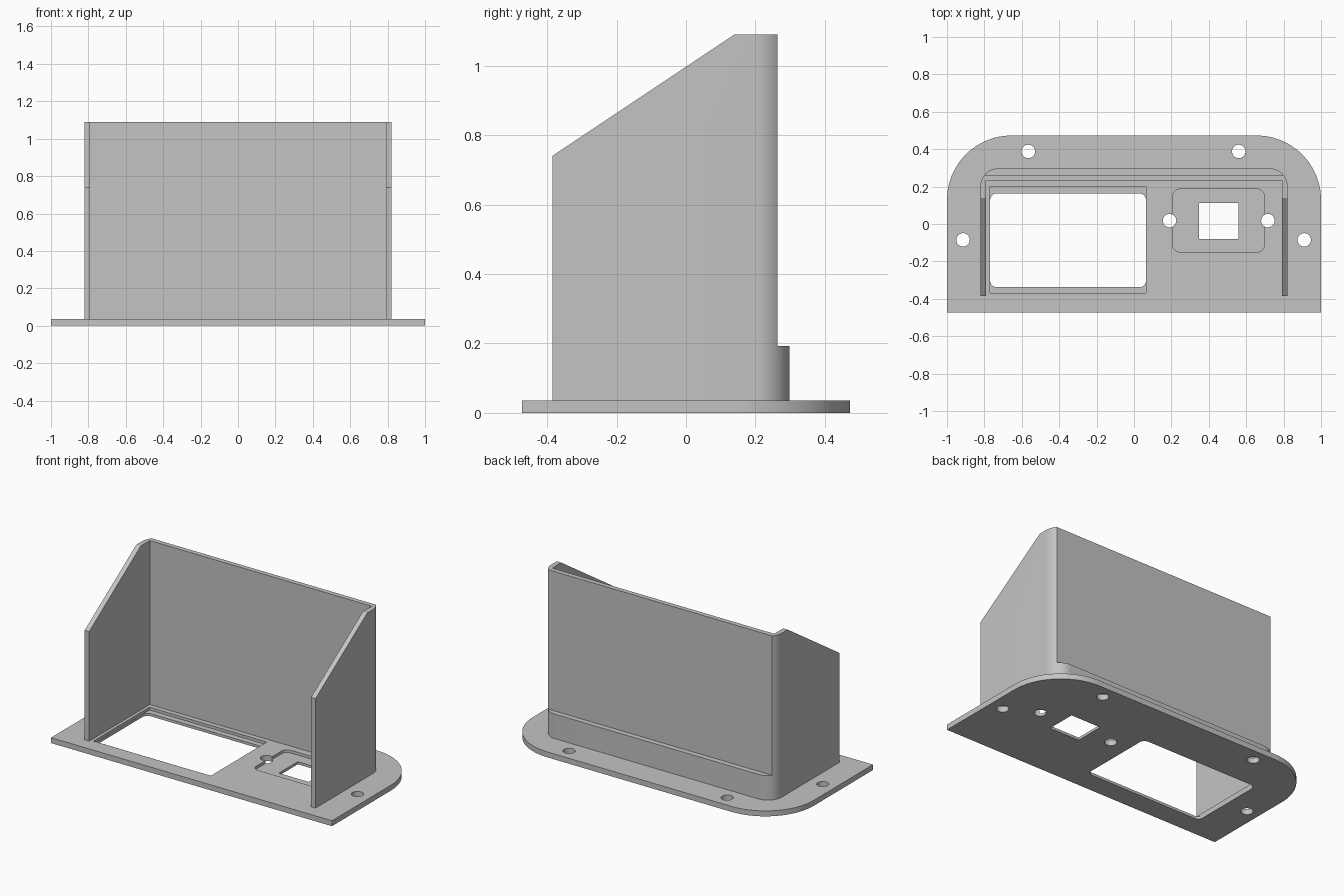
import bpy, bmesh, math
from mathutils import Vector

if "Cube" in bpy.data.objects:
    bpy.data.objects.remove(bpy.data.objects["Cube"])

grey = bpy.data.materials.new("light_grey")
grey.use_nodes = True
grey.diffuse_color = (0.55, 0.55, 0.55, 1)
grey.node_tree.nodes["Principled BSDF"].inputs["Base Color"].default_value = (0.55, 0.55, 0.55, 1)


def prism(name, outline, low, high, axis="z"):
    """Extrude a flat outline along z, or a (y, z) outline along x."""
    bm = bmesh.new()
    place = (lambda a, b: (a, b, low)) if axis == "z" else (lambda a, b: (low, a, b))
    face = bm.faces.new([bm.verts.new(place(a, b)) for a, b in outline])
    move = Vector((0, 0, high - low)) if axis == "z" else Vector((high - low, 0, 0))
    new = bmesh.ops.extrude_face_region(bm, geom=[face])["geom"]
    bmesh.ops.translate(bm, vec=move, verts=[v for v in new if isinstance(v, bmesh.types.BMVert)])
    bmesh.ops.recalc_face_normals(bm, faces=bm.faces)
    mesh = bpy.data.meshes.new(name)
    bm.to_mesh(mesh)
    bm.free()
    mesh.materials.append(grey)
    obj = bpy.data.objects.new(name, mesh)
    bpy.context.collection.objects.link(obj)
    return obj


def rectangle(x0, x1, y0, y1, front=0, back=0, steps=12):
    """Rectangle outline with separate radii for front and back corners."""
    corners = [(x1, y1, -1, -1, back), (x0, y1, 1, -1, back),
               (x0, y0, 1, 1, front), (x1, y0, -1, 1, front)]
    points = []
    for i, (x, y, sx, sy, r) in enumerate(corners):
        count = steps if r else 0
        for k in range(count + 1):
            a = math.pi / 2 * (i + k / max(count, 1))
            points.append((x + sx * r + r * math.cos(a), y + sy * r + r * math.sin(a))
                          if r else (x, y))
    return points


def circle(x, y, r, steps=32):
    return [(x + r * math.cos(math.tau * k / steps), y + r * math.sin(math.tau * k / steps))
            for k in range(steps)]


def cut(target, cutters):
    for cutter in cutters:
        mod = target.modifiers.new("cut", "BOOLEAN")
        mod.operation = "DIFFERENCE"
        mod.solver = "EXACT"
        mod.object = cutter
    graph = bpy.context.evaluated_depsgraph_get()
    mesh = bpy.data.meshes.new_from_object(target.evaluated_get(graph))
    target.modifiers.clear()
    target.data = mesh
    for cutter in cutters:
        bpy.data.objects.remove(cutter)


PLATE = 0.035
POCKET = 0.017

# Mounting plate with rounded back corners, pockets, windows and screw holes
plate = prism("base_plate", rectangle(-1, 1, -0.473, 0.473, back=0.345, steps=24), 0, PLATE)
cutters = [
    prism("display_pocket", rectangle(-0.77, 0.065, -0.37, 0.2), POCKET, 0.1),
    prism("display_window", rectangle(-0.769, 0.064, -0.338, 0.163, 0.035, 0.035), -0.1, 0.1),
    prism("socket_pocket", rectangle(0.207, 0.697, -0.15, 0.187, 0.04, 0.04), POCKET, 0.1),
    prism("socket_window", rectangle(0.347, 0.56, -0.08, 0.112), -0.1, 0.1)]
for x, y in [(-0.565, 0.388), (0.56, 0.388), (-0.914, -0.085), (0.91, -0.085),
             (0.19, 0.018), (0.716, 0.018)]:
    cutters.append(prism("screw_hole", circle(x, y, 0.036), -0.1, 0.1))
cut(plate, cutters)

# Open-fronted housing: sloped sides, rounded back with a thicker lower lip
housing = prism("housing", rectangle(-0.822, 0.822, -0.385, 0.298, back=0.1), PLATE, 1.09)
cut(housing, [
    prism("inside", rectangle(-0.79, 0.79, -0.6, 0.232), -0.1, 2),
    prism("back_trim", rectangle(-1, 1, 0.263, 0.5), 0.193, 2),
    prism("side_slope", [(-0.685, 0.54), (0.14, 1.09), (0.14, 1.5), (-0.685, 1.5)], -1, 1, "x")])

# Smooth rounded corners, crisp edges elsewhere
bpy.ops.object.select_all(action="DESELECT")
for obj in (plate, housing):
    obj.select_set(True)
bpy.context.view_layer.objects.active = plate
bpy.ops.object.shade_smooth_by_angle(angle=math.radians(30))
